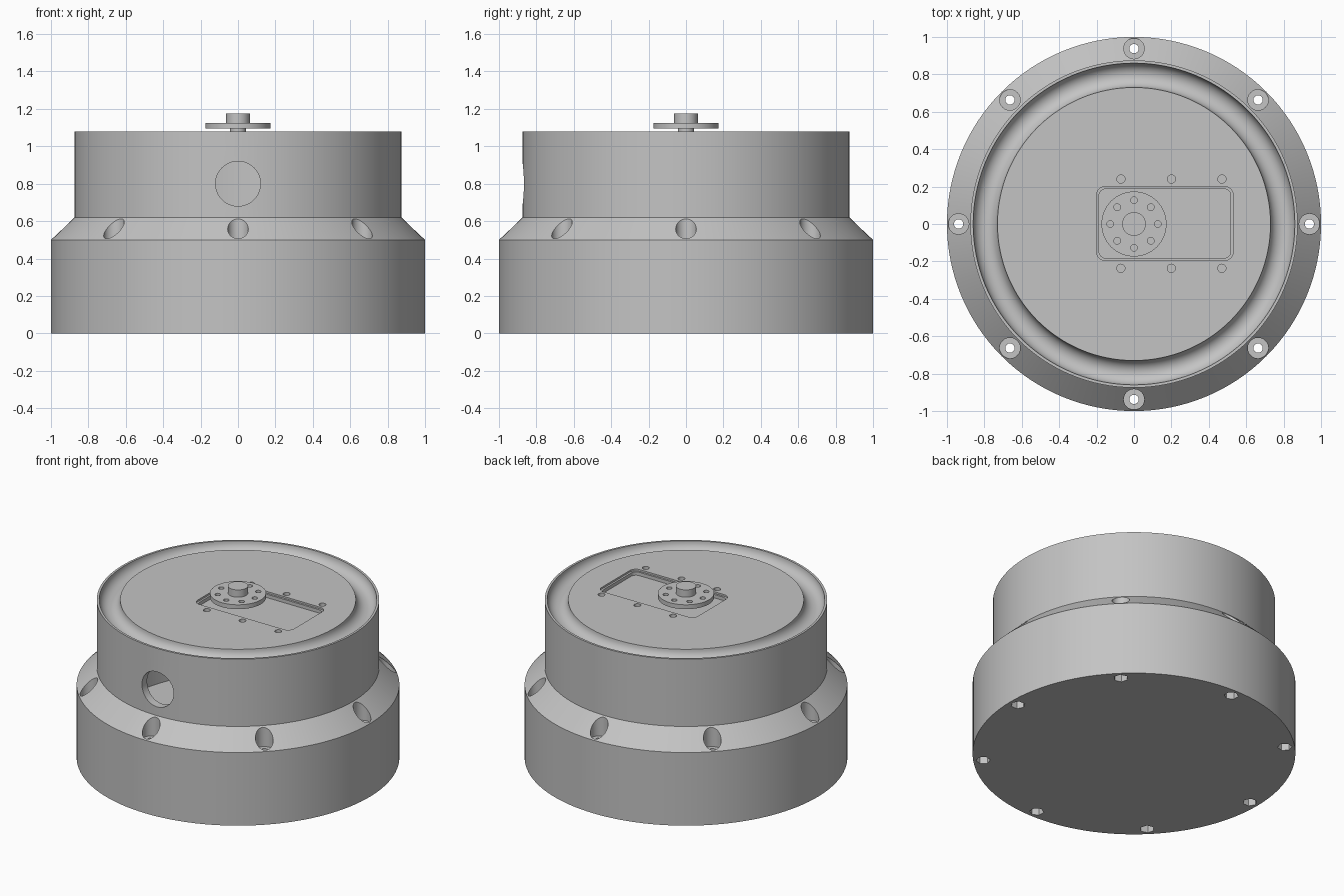
import bpy, bmesh
from math import sin, cos, pi, radians
from mathutils import Matrix, Vector

old = bpy.data.objects.get("Cube")
if old:
    bpy.data.objects.remove(old, do_unlink=True)

GREY = (0.55, 0.55, 0.55, 1)
grey = bpy.data.materials.new("plain grey")
grey.use_nodes = True
grey.diffuse_color = GREY
grey.node_tree.nodes["Principled BSDF"].inputs["Base Color"].default_value = GREY


def circle(r, n=32, x=0, y=0, start=0):
    return [(x + r * cos(start + 2 * pi * i / n), y + r * sin(start + 2 * pi * i / n)) for i in range(n)]


def rounded_rect(x0, x1, y0, y1, r, n=6):
    corners = [(x1 - r, y1 - r), (x0 + r, y1 - r), (x0 + r, y0 + r), (x1 - r, y0 + r)]
    return [(cx + r * cos(pi / 2 * (k + i / n)), cy + r * sin(pi / 2 * (k + i / n)))
            for k, (cx, cy) in enumerate(corners) for i in range(n + 1)]


def finish(name, bm):
    bmesh.ops.recalc_face_normals(bm, faces=bm.faces)
    mesh = bpy.data.meshes.new(name)
    bm.to_mesh(mesh)
    bm.free()
    mesh.materials.append(grey)
    obj = bpy.data.objects.new(name, mesh)
    bpy.context.collection.objects.link(obj)
    return obj


def prisms(name, outlines, z0, z1, matrix=Matrix()):
    """Upright solids with the given outlines, all in one object."""
    bm = bmesh.new()
    for outline in outlines:
        rings = [[bm.verts.new(matrix @ Vector((x, y, z))) for x, y in outline] for z in (z0, z1)]
        for ring in rings:
            bm.faces.new(ring)
        for i in range(len(outline)):
            bm.faces.new((rings[0][i - 1], rings[0][i], rings[1][i], rings[1][i - 1]))
    return finish(name, bm)


def lathe(name, profile, n=128):
    """Closed solid turned about z; the profile runs from bottom to top."""
    bm = bmesh.new()
    rings = [[bm.verts.new((x, y, z)) for x, y in circle(r, n)] for r, z in profile]
    bm.faces.new(rings[0])
    bm.faces.new(rings[-1])
    for a, b in zip(rings, rings[1:]):
        for i in range(n):
            bm.faces.new((a[i - 1], a[i], b[i], b[i - 1]))
    return finish(name, bm)


def cut(target, cutter):
    """Subtract the cutter, bake the result and discard the cutter."""
    cutter.hide_render = True
    mod = target.modifiers.new("cut", 'BOOLEAN')
    mod.operation = 'DIFFERENCE'
    mod.solver = 'EXACT'
    mod.object = cutter
    graph = bpy.context.evaluated_depsgraph_get()
    graph.update()
    mesh = bpy.data.meshes.new_from_object(target.evaluated_get(graph))
    target.modifiers.clear()
    target.data = mesh
    bpy.data.objects.remove(cutter, do_unlink=True)


def smooth(obj):
    obj.data.polygons.foreach_set("use_smooth", [True] * len(obj.data.polygons))
    obj.data.set_sharp_from_angle(angle=radians(28))


# Housing: wide base, chamfer, upper drum and a round groove in the top
TOP = 1.08
groove = [(0.795 + 0.065 * cos(a), TOP - 0.065 * sin(a))
          for a in (pi * i / 14 for i in range(15))]
housing = lathe("housing", [(1, 0), (1, 0.5), (0.875, 0.62), (0.875, TOP)] + groove)

# Hollow inside, opened by the cable hole at the front
cut(housing, prisms("cavity", [circle(0.82, 96)], 0.2, 0.97))
sideways = Matrix.Translation((0, 0, 0.8)) @ Matrix.Rotation(pi / 2, 4, 'X')
cut(housing, prisms("cable_hole", [circle(0.12, 48)], 0.6, 1.1, sideways))

# Eight bolt holes with counterbores above and nut pockets below
spots = [(0.938 * cos(a), 0.938 * sin(a), a) for a in (pi / 4 * i for i in range(8))]
cut(housing, prisms("counterbores", [circle(0.055, 32, x, y) for x, y, a in spots], 0.48, 0.8))
cut(housing, prisms("bolt_holes", [circle(0.025, 24, x, y) for x, y, a in spots], -0.1, 0.55))
cut(housing, prisms("nut_pockets", [circle(0.045, 6, x, y, a) for x, y, a in spots], -0.1, 0.1))

# Stepped motor pocket and its six screw holes
cut(housing, prisms("pocket_step", [rounded_rect(-0.2, 0.53, -0.195, 0.2, 0.045)], TOP - 0.012, 1.2))
cut(housing, prisms("pocket", [rounded_rect(-0.187, 0.517, -0.182, 0.187, 0.035)], TOP - 0.035, 1.2))
screws = [circle(0.022, 20, x, y) for x in (-0.07, 0.2, 0.47) for y in (-0.237, 0.24)]
cut(housing, prisms("screw_holes", screws, TOP - 0.06, 1.2))
smooth(housing)

# Output hub: shaft, drilled flange and centre boss
shaft = prisms("hub_shaft", [circle(0.042)], 1.04, 1.097)
flange = prisms("hub_flange", [circle(0.174, 64)], 1.095, 1.125)
ring = [circle(0.018, 16, 0.127 * cos(pi / 4 * i), 0.127 * sin(pi / 4 * i)) for i in range(8)]
cut(flange, prisms("flange_holes", ring, 1, 1.2))
boss = prisms("hub_boss", [circle(0.063, 40)], 1.12, 1.175)
for part in (shaft, flange, boss):
    smooth(part)
